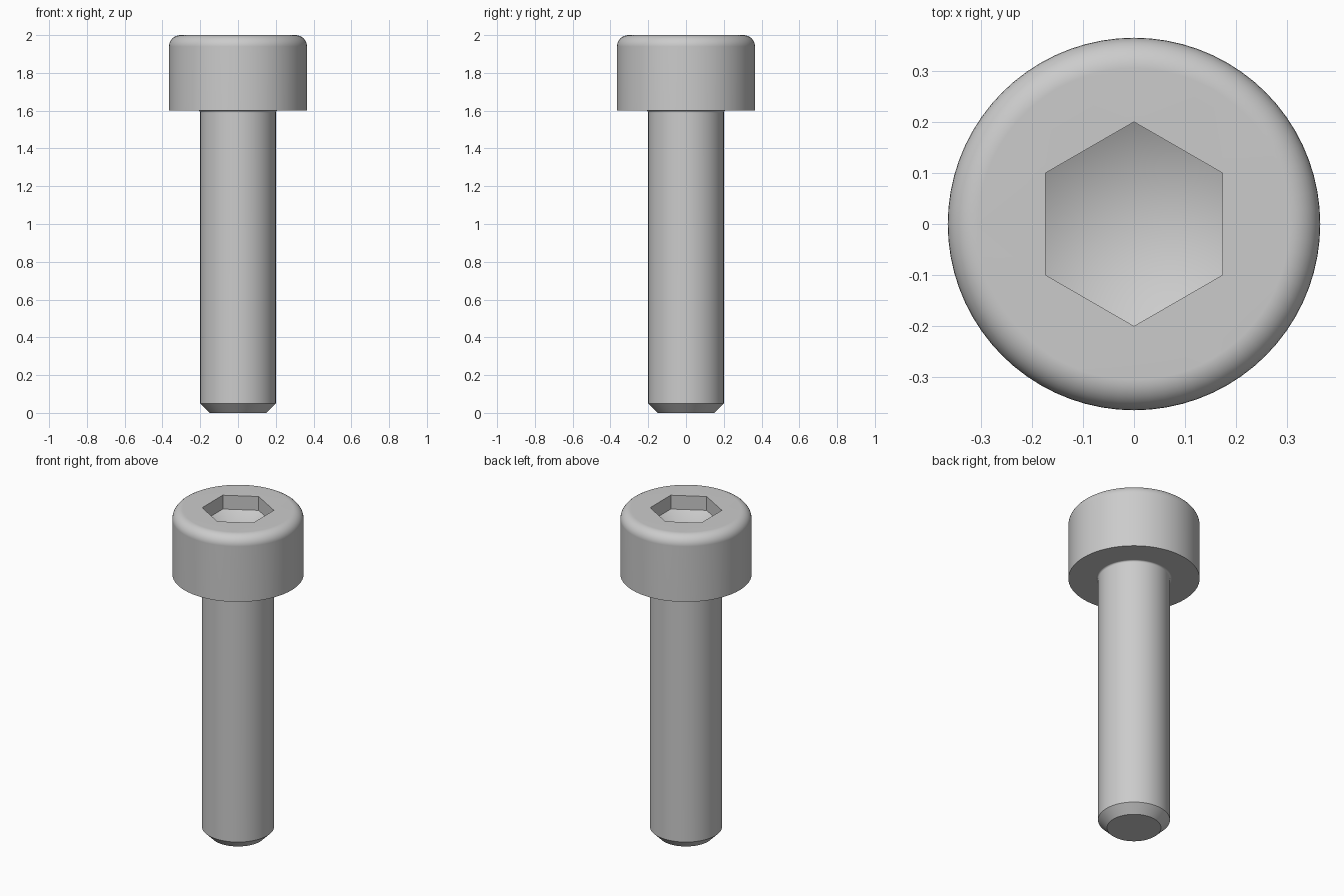
import bpy, bmesh
from math import sin, cos, pi, radians

cube = bpy.data.objects.get("Cube")
if cube:
    bpy.data.objects.remove(cube, do_unlink=True)

SEGMENTS = 72
HEAD_R, SHANK_R, HEAD_Z, TOP_Z = 0.365, 0.2, 1.6, 2.0
ROUND, NECK = 0.06, 0.01          # head rounding and neck fillet radii
SOCKET_R, WALL_Z, TIP_Z = 0.2, 1.915, 1.8

steel = bpy.data.materials.new("grey steel")
steel.use_nodes = True
colour = (0.6, 0.6, 0.6, 1)
steel.diffuse_color = colour
steel.node_tree.nodes["Principled BSDF"].inputs["Base Color"].default_value = colour


def ring(bm, radius, z, count, start=0.0):
    return [bm.verts.new((radius * cos(start + 2 * pi * i / count),
                          radius * sin(start + 2 * pi * i / count), z))
            for i in range(count)]


def bridge(bm, a, b):
    n = len(a)
    for i in range(n):
        j = (i + 1) % n
        bm.faces.new((a[i], a[j], b[j], b[i]))


def loop_edges(bm, verts):
    return [bm.edges.get((v, verts[i - 1])) for i, v in enumerate(verts)]


# Outer profile: chamfered tip, shank, neck fillet, rounded head
profile = [(0.15, 0), (SHANK_R, 0.05)]
for i in range(5):
    a = i * pi / 8
    profile.append((SHANK_R + NECK * (1 - cos(a)), HEAD_Z - NECK * (1 - sin(a))))
profile.append((HEAD_R, HEAD_Z))
for i in range(9):
    a = i * pi / 16
    profile.append((HEAD_R - ROUND * (1 - cos(a)), TOP_Z - ROUND * (1 - sin(a))))

bm = bmesh.new()
rings = [ring(bm, r, z, SEGMENTS) for r, z in profile]
for lower, upper in zip(rings, rings[1:]):
    bridge(bm, lower, upper)
bm.faces.new(rings[0])

# Hexagonal socket with a shallow conical floor
rim = ring(bm, SOCKET_R, TOP_Z, 6, pi / 2)
floor = ring(bm, SOCKET_R, WALL_Z, 6, pi / 2)
bridge(bm, rim, floor)
tip = bm.verts.new((0, 0, TIP_Z))
for i in range(6):
    bm.faces.new((floor[i - 1], floor[i], tip))

# Flat top between the rounded edge and the socket
bmesh.ops.triangle_fill(bm, use_beauty=True,
                        edges=loop_edges(bm, rings[-1]) + loop_edges(bm, rim))
bmesh.ops.recalc_face_normals(bm, faces=bm.faces)

mesh = bpy.data.meshes.new("socket_head_bolt")
bm.to_mesh(mesh)
bm.free()
mesh.materials.append(steel)
bolt = bpy.data.objects.new("socket_head_bolt", mesh)
bpy.context.collection.objects.link(bolt)

# Smooth round surfaces, crisp corners, even flat faces
bpy.ops.object.select_all(action='DESELECT')
bolt.select_set(True)
bpy.context.view_layer.objects.active = bolt
bpy.ops.object.shade_smooth_by_angle(angle=radians(35))
weighted = bolt.modifiers.new("even_shading", 'WEIGHTED_NORMAL')
weighted.keep_sharp = True
